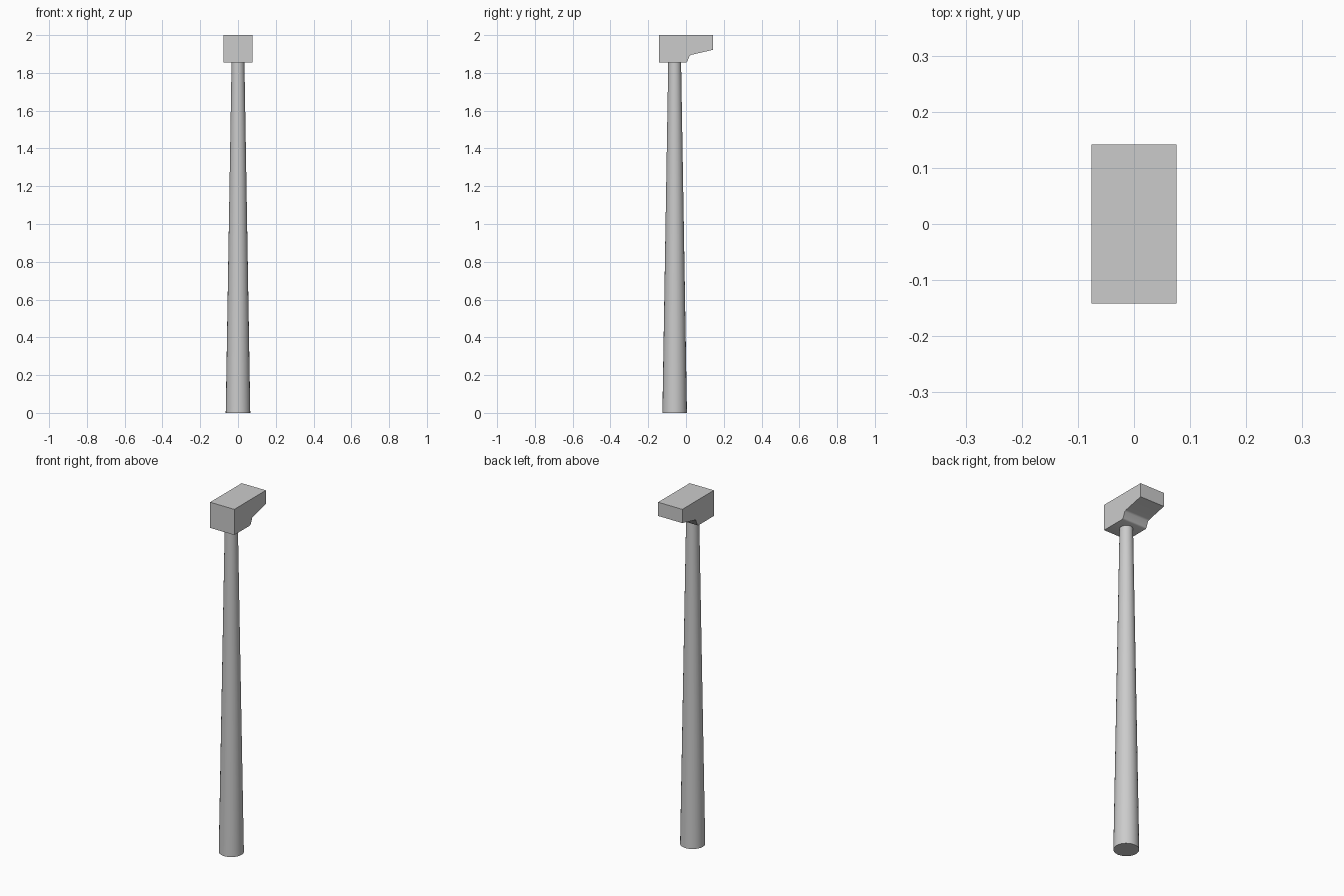
import bpy, bmesh, math

if "Cube" in bpy.data.objects:
    bpy.data.objects.remove(bpy.data.objects["Cube"])


def make(name, build, angle):
    bm = bmesh.new()
    build(bm)
    bmesh.ops.recalc_face_normals(bm, faces=bm.faces)
    mesh = bpy.data.meshes.new(name)
    bm.to_mesh(mesh)
    bm.free()
    obj = bpy.data.objects.new(name, mesh)
    bpy.context.collection.objects.link(obj)
    bpy.ops.object.select_all(action='DESELECT')
    bpy.context.view_layer.objects.active = obj
    obj.select_set(True)
    bpy.ops.object.shade_smooth_by_angle(angle=math.radians(angle))
    return obj


# Tapered round pole, set off-centre under the head
def pole(bm):
    bottom, top = 0.0, 1.855
    bmesh.ops.create_cone(bm, cap_ends=True, segments=24,
                          radius1=0.065, radius2=0.034, depth=top - bottom)
    bmesh.ops.translate(bm, verts=bm.verts, vec=(0, -0.06, (bottom + top) / 2))


# Lamp head: side profile (y, z) extruded across x
def head(bm):
    profile = [(-0.142, 2.0), (-0.142, 1.854), (0.0, 1.854), (0.007, 1.860),
               (0.019, 1.891), (0.03, 1.896), (0.142, 1.922), (0.142, 2.0)]
    face = bm.faces.new([bm.verts.new((-0.076, y, z)) for y, z in profile])
    ext = bmesh.ops.extrude_face_region(bm, geom=[face])
    verts = [v for v in ext['geom'] if isinstance(v, bmesh.types.BMVert)]
    bmesh.ops.translate(bm, verts=verts, vec=(0.152, 0, 0))


make("pole", pole, 40)
make("lamp_head", head, 60)
